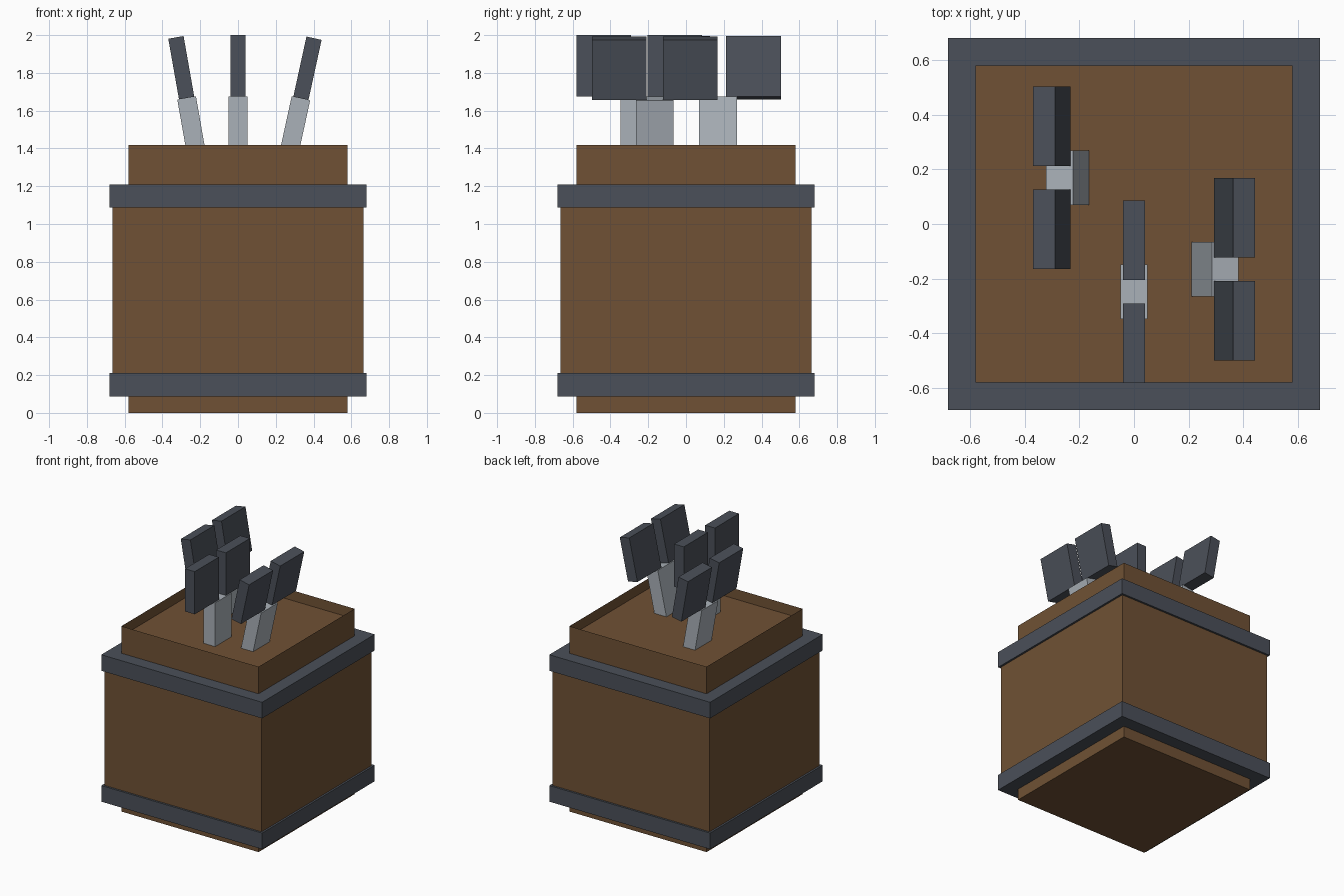
import bpy, bmesh, math
from mathutils import Matrix, Vector

if "Cube" in bpy.data.objects:
    bpy.data.objects.remove(bpy.data.objects["Cube"])


def material(name, color):
    m = bpy.data.materials.new(name)
    m.diffuse_color = (*color, 1)
    m.use_nodes = True
    m.node_tree.nodes["Principled BSDF"].inputs["Base Color"].default_value = m.diffuse_color
    return m


WOOD = material("brown wood", (0.162, 0.083, 0.035))
IRON = material("dark iron", (0.070, 0.080, 0.100))
STEEL = material("pale steel", (0.40, 0.44, 0.48))


def add(name, bm, mat):
    mesh = bpy.data.meshes.new(name)
    bm.to_mesh(mesh)
    bm.free()
    mesh.materials.append(mat)
    obj = bpy.data.objects.new(name, mesh)
    bpy.context.collection.objects.link(obj)
    return obj


def box_bm(lo, hi, frame=Matrix()):
    """Box between two corners, placed by a frame."""
    lo, hi = Vector(lo), Vector(hi)
    bm = bmesh.new()
    bmesh.ops.create_cube(bm, size=1)
    place = Matrix.Translation((lo + hi) / 2) @ Matrix.Diagonal((*(hi - lo), 1))
    bmesh.ops.transform(bm, matrix=frame @ place, verts=bm.verts)
    return bm


def slab(name, half, z0, z1, mat):
    return add(name, box_bm((-half, -half, z0), (half, half, z1)), mat)


# Inner crate with a sunken top inside a thin rim
bm = box_bm((-0.58, -0.58, 0), (0.58, 0.58, 1.417))
bm.faces.ensure_lookup_table()
top = max(bm.faces, key=lambda f: f.calc_center_median().z)
bmesh.ops.inset_individual(bm, faces=[top], thickness=0.002)
bmesh.ops.translate(bm, verts=top.verts, vec=(0, 0, -0.077))
add("inner_crate", bm, WOOD)

# Outer body and the two iron bands
slab("body", 0.665, 0.12, 1.18, WOOD)
slab("lower_band", 0.68, 0.087, 0.21, IRON)
slab("upper_band", 0.68, 1.087, 1.21, IRON)

# Tools: a flat blade topped by a pair of grips, leaning sideways
TOOLS = [("left", -0.272, 0.169, 1.667, -10),
         ("middle", 0.0, -0.248, 1.674, 0),
         ("right", 0.333, -0.165, 1.665, 12.3)]
for side, x, y, z, lean in TOOLS:
    frame = Matrix.Translation((x, y, z)) @ Matrix.Rotation(math.radians(lean), 4, 'Y')
    add(side + "_blade", box_bm((-0.05, -0.1, -0.36), (0.05, 0.1, 0), frame), STEEL)
    for end, s in (("front", -1), ("back", 1)):
        lo, hi = sorted((s * 0.043, s * 0.333))
        add(f"{side}_{end}_grip",
            box_bm((-0.041, lo, 0), (0.041, hi, 0.326), frame), IRON)
